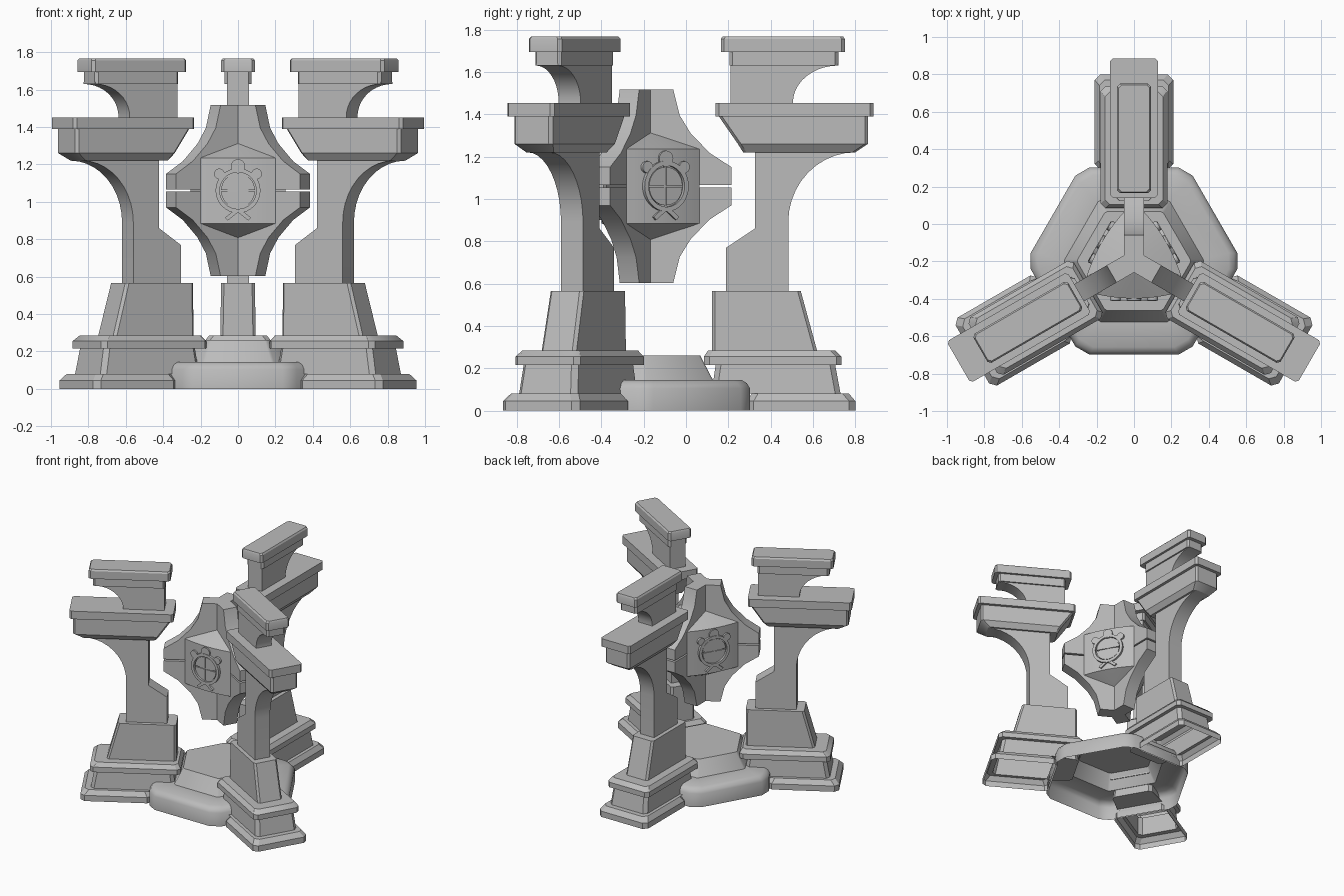
import bpy, bmesh
from math import sin, cos, pi, radians, sqrt
from mathutils import Matrix

cube = bpy.data.objects.get("Cube")
if cube:
    bpy.data.objects.remove(cube)

stone = bpy.data.materials.new("grey stone")
stone.use_nodes = True
GREY = (0.5, 0.5, 0.5, 1)
stone.diffuse_color = GREY
stone.node_tree.nodes["Principled BSDF"].inputs["Base Color"].default_value = GREY

CENTRE_Y = -0.198
PILLARS = {"back": 90, "right": 210, "left": 330}
PANELS = {"front": 270, "left_rear": 30, "right_rear": 150}


def place(name, bm, angles):
    """Place copies around the central axis; local x is radial, y sideways."""
    bmesh.ops.recalc_face_normals(bm, faces=bm.faces)
    mesh = bpy.data.meshes.new(name)
    bm.to_mesh(mesh)
    bm.free()
    mesh.materials.append(stone)
    bpy.ops.object.select_all(action="DESELECT")
    for side, angle in angles.items():
        ob = bpy.data.objects.new(f"{side}_{name}" if side else name, mesh)
        bpy.context.collection.objects.link(ob)
        ob.matrix_world = (Matrix.Translation((0, CENTRE_Y, 0))
                           @ Matrix.Rotation(radians(angle), 4, "Z"))
    ob.select_set(True)
    bpy.context.view_layer.objects.active = ob
    bpy.ops.object.shade_smooth_by_angle(angle=radians(32))


def loft(rings, open_bottom=False):
    """Skin a stack of rings with equal point counts."""
    bm = bmesh.new()
    loops = [[bm.verts.new(p) for p in ring] for ring in rings]
    n = len(loops[0])
    for a, b in zip(loops, loops[1:]):
        for i in range(n):
            j = (i + 1) % n
            bm.faces.new((a[i], a[j], b[j], b[i]))
    bm.faces.new(loops[-1])
    if not open_bottom:
        bm.faces.new(loops[0][::-1])
    return bm


def block(z, y0, y1, w, c=0.015):
    """Rectangle with cut corners, measured along the back pillar."""
    a, b = y0 - CENTRE_Y, y1 - CENTRE_Y
    return [(a + c, -w, z), (b - c, -w, z), (b, c - w, z), (b, w - c, z),
            (b - c, w, z), (a + c, w, z), (a, w - c, z), (a, c - w, z)]


def hexagon(z, inradius, cut):
    """Hexagon with cut corners."""
    pts = []
    for k in range(6):
        rot = Matrix.Rotation(k * pi / 3, 3, "Z")
        half = inradius / sqrt(3) - cut
        pts += [tuple(rot @ Matrix.Identity(3) @ v) for v in
                (_vec(inradius, -half, z), _vec(inradius, half, z))]
    return pts


def _vec(x, y, z):
    from mathutils import Vector
    return Vector((x, y, z))


def side_prism(pts, w):
    """Radial outline (y, z) extruded to both sides."""
    return loft([[(y - CENTRE_Y, s * w, z) for y, z in pts] for s in (-1, 1)])


def plates(outlines, depth):
    """Outlines (sideways, up) raised from a panel."""
    bm = bmesh.new()
    for pts in outlines:
        low = [bm.verts.new((0.165, t, z)) for t, z in pts]
        top = [bm.verts.new((depth, t, z)) for t, z in pts]
        bm.faces.new(top)
        for i in range(len(pts)):
            j = (i + 1) % len(pts)
            bm.faces.new((low[i], low[j], top[j], top[i]))
    return bm


def disc(t, z, r, n=20):
    return [(t + r * cos(2 * pi * i / n), z + r * sin(2 * pi * i / n)) for i in range(n)]


def arc(cy, cz, ry, rz, n=10):
    """Concave quarter sweep running from overhang down to the column."""
    return [(cy - ry * sin(i * pi / 2 / n), cz + rz * cos(i * pi / 2 / n)) for i in range(n + 1)]


# Hollow stepped platform
place("platform", loft([
    hexagon(0, 0.5, 0.05), hexagon(0.105, 0.5, 0.05), hexagon(0.13, 0.485, 0.05),
    hexagon(0.145, 0.46, 0.05), hexagon(0.145, 0.325, 0.01), hexagon(0.26, 0.265, 0.01),
], True), {"": 30})

# Pillar feet: base, plinth and ledge
place("pillar_foot", loft([
    block(0, 0.29, 0.80, 0.21, 0.03), block(0.045, 0.29, 0.80, 0.21, 0.03),
    block(0.08, 0.31, 0.77, 0.185, 0.03), block(0.08, 0.12, 0.73, 0.16, 0.025),
    block(0.215, 0.14, 0.705, 0.15, 0.025), block(0.215, 0.085, 0.735, 0.178, 0.025),
    block(0.255, 0.085, 0.735, 0.178, 0.025), block(0.285, 0.105, 0.705, 0.155, 0.025),
], True), PILLARS)
place("pillar_pedestal", loft([
    block(0.28, 0.123, 0.62, 0.095), block(0.565, 0.123, 0.542, 0.09)]), PILLARS)

# Columns with a curved overhang
place("column", side_prism(
    [(0.19, 0.56), (0.19, 0.77), (0.325, 0.86), (0.325, 1.23), (0.80, 1.23)]
    + arc(0.80, 0.89, 0.317, 0.33) + [(0.483, 0.56)], 0.06), PILLARS)
place("capital", loft([
    block(1.22, 0.27, 0.80, 0.075), block(1.26, 0.245, 0.86, 0.105),
    block(1.39, 0.155, 0.86, 0.105), block(1.39, 0.14, 0.885, 0.128),
    block(1.452, 0.14, 0.885, 0.128)]), PILLARS)

# Upper necks and caps
place("neck", side_prism(
    [(0.21, 1.45), (0.21, 1.64), (0.72, 1.64)]
    + arc(0.72, 1.455, 0.215, 0.175) + [(0.505, 1.45)], 0.06), PILLARS)
place("top_cap", loft([
    block(1.63, 0.205, 0.72, 0.072), block(1.695, 0.205, 0.72, 0.072),
    block(1.695, 0.165, 0.75, 0.09), block(1.755, 0.165, 0.75, 0.09),
    block(1.767, 0.172, 0.743, 0.082)]), PILLARS)

# Floating core: three split fins
MID = 1.06
fin = [(0, 0.006), (0.413, 0.006), (0.413, 0.09), (0.31, 0.157), (0.22, 0.25),
       (0.168, 0.335), (0.138, 0.457), (0, 0.457)]
for half, s in (("upper", 1), ("lower", -1)):
    place(f"{half}_fin", side_prism([(r + CENTRE_Y, MID + s * z) for r, z in fin], 0.053), PILLARS)

# Curved panels with pointed ends, set between the fins
bm = bmesh.new()
N = 10
cols = []
for i in range(N + 1):
    t = -0.2 + 0.4 * i / N
    r = 0.2 - 0.022 * (t / 0.2) ** 2
    cols.append([bm.verts.new((r, t, MID + s * 0.175)) for s in (-1, 1)])
tips = [bm.verts.new((0.055, 0, MID + s * 0.255)) for s in (-1, 1)]
for a, b in zip(cols, cols[1:]):
    bm.faces.new((a[0], b[0], b[1], a[1]))
    for k in (0, 1):
        bm.faces.new((a[k], b[k], tips[k]))
bm.faces.new((cols[0][0], cols[0][1], tips[1], tips[0]))
bm.faces.new((cols[-1][0], cols[-1][1], tips[1], tips[0]))
place("core_panel", bm, PANELS)

# Ring, quartered lens, knobs and feet on every panel
ring = [[(d, r * cos(a), MID + r * sin(a)) for r, d in
         ((0.098, 0.17), (0.098, 0.214), (0.12, 0.214), (0.12, 0.17))]
        for a in [2 * pi * i / 32 for i in range(33)]]
bm = loft(ring)
bmesh.ops.remove_doubles(bm, verts=bm.verts, dist=1e-5)
bmesh.ops.delete(bm, geom=[f for f in bm.faces if all(abs(v.co.z - MID) < 1e-4 for v in f.verts)
                           and len(f.verts) == 4], context="FACES_ONLY")
place("panel_ring", bm, PANELS)

lens = []
for k in range(4):
    a0 = k * pi / 2
    ox, oz = 0.004 * sqrt(2) * cos(a0 + pi / 4), 0.004 * sqrt(2) * sin(a0 + pi / 4)
    lens.append([(ox, MID + oz)] + [
        (ox + 0.086 * cos(a0 + i * pi / 16), MID + oz + 0.086 * sin(a0 + i * pi / 16))
        for i in range(9)])
place("panel_lens", plates(lens, 0.206), PANELS)
place("panel_knobs", plates([disc(0, 1.19, 0.038), disc(-0.1, 1.15, 0.028),
                             disc(0.1, 1.15, 0.028)], 0.21), PANELS)
feet = [[(s * t, z) for t, z in ((0.005, 0.94), (0.02, 0.955), (0.07, 0.915), (0.055, 0.9))]
        for s in (-1, 1)]
place("panel_feet", plates(feet, 0.212), PANELS)
